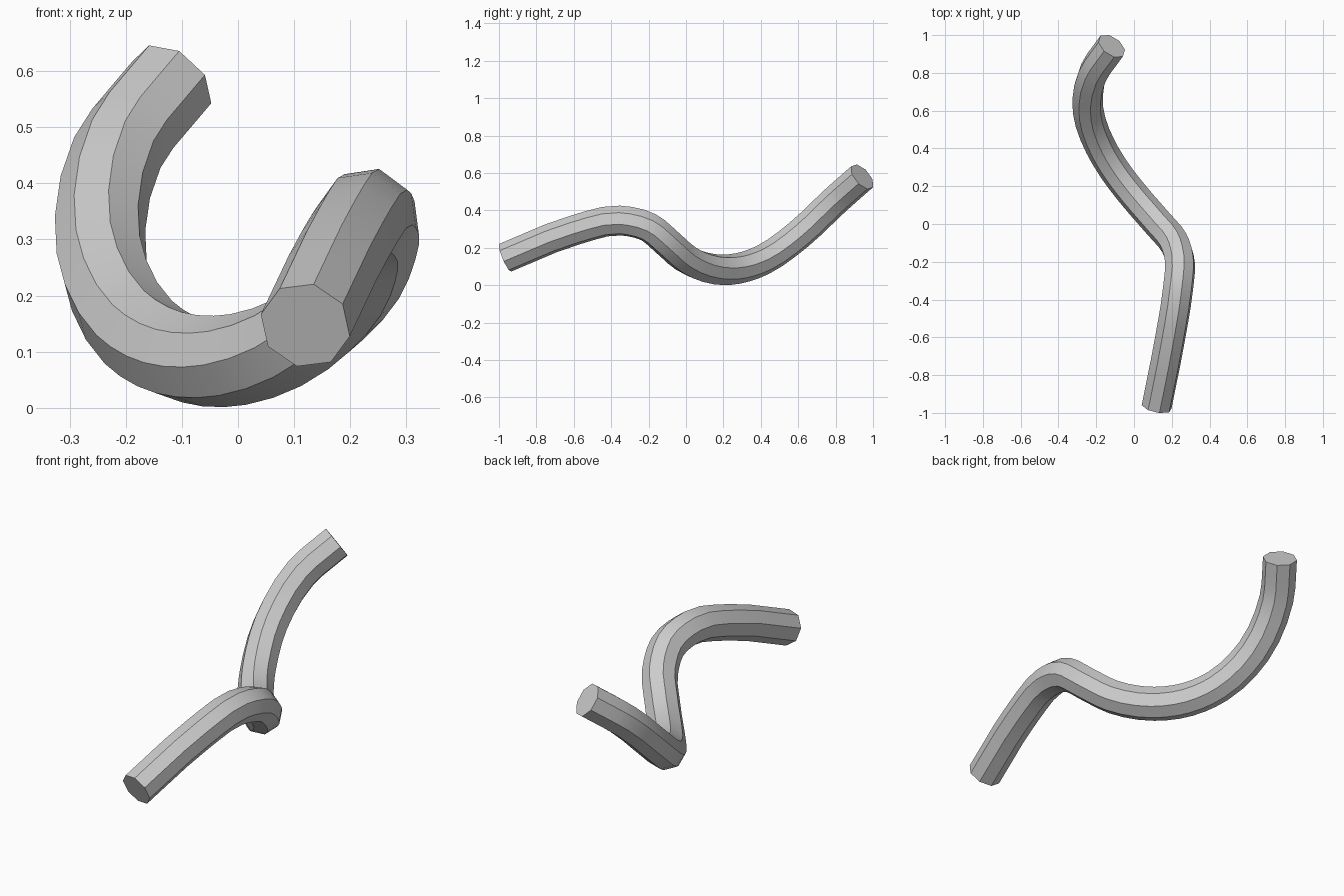
import bpy, bmesh, math
from mathutils import Vector

# Remove the default object
cube = bpy.data.objects.get("Cube")
if cube:
    bpy.data.objects.remove(cube, do_unlink=True)

RADIUS, SIDES, STEPS = 0.082, 8, 3

# Centre line of the bent rod
path = [Vector(p) for p in (
    (0.12, -0.967, 0.147), (0.192, -0.6, 0.293), (0.232, -0.35, 0.346),
    (0.243, -0.2, 0.31), (0.213, -0.1, 0.228), (0.13, 0, 0.142),
    (0.0, 0.15, 0.086), (-0.1, 0.28, 0.09), (-0.178, 0.41, 0.135),
    (-0.243, 0.6, 0.268), (-0.215, 0.8, 0.455), (-0.118, 0.942, 0.58))]


def smooth_path(points, steps):
    """Interpolate a smooth line through all the points."""
    pts = [2 * points[0] - points[1]] + points + [2 * points[-1] - points[-2]]
    out = []
    for a, b, c, d in zip(pts, pts[1:], pts[2:], pts[3:]):
        # Tangents weighted by the spacing of the points
        ab, bc, cd = (b - a).length, (c - b).length, (d - c).length
        m1 = ((b - a) / ab * bc + (c - b) / bc * ab) / (ab + bc) * bc
        m2 = ((c - b) / bc * cd + (d - c) / cd * bc) / (bc + cd) * bc
        for i in range(steps):
            t = i / steps
            s = 1 - t
            out.append(b * (1 + 2 * t) * s * s + m1 * t * s * s
                       + c * t * t * (3 - 2 * t) - m2 * t * t * s)
    return out + [points[-1]]


# Sweep an octagon along the line without twist
line = smooth_path(path, STEPS)
bm = bmesh.new()
rings = []
up = Vector((0, 0, 1))
last = len(line) - 1
for i, centre in enumerate(line):
    tangent = (line[min(i + 1, last)] - line[max(i - 1, 0)]).normalized()
    up = (up - tangent * up.dot(tangent)).normalized()
    right = tangent.cross(up)
    ring = []
    for k in range(SIDES):
        a = math.radians(30) + math.tau * k / SIDES
        ring.append(bm.verts.new(
            centre + RADIUS * (right * math.cos(a) + up * math.sin(a))))
    rings.append(ring)

for r0, r1 in zip(rings, rings[1:]):
    for k in range(SIDES):
        n = (k + 1) % SIDES
        bm.faces.new((r0[k], r0[n], r1[n], r1[k]))

# End caps
bm.faces.new(rings[0])
bm.faces.new(rings[-1])
bmesh.ops.recalc_face_normals(bm, faces=bm.faces)

mesh = bpy.data.meshes.new("bent_rod")
bm.to_mesh(mesh)
bm.free()
rod = bpy.data.objects.new("bent_rod", mesh)
bpy.context.collection.objects.link(rod)

# Plain grey material
grey = bpy.data.materials.new("grey")
grey.use_nodes = True
colour = (0.6, 0.6, 0.6, 1)
grey.diffuse_color = colour
for node in grey.node_tree.nodes:
    if node.type == "BSDF_PRINCIPLED":
        node.inputs["Base Color"].default_value = colour
mesh.materials.append(grey)

# Smooth along the length, crisp between the eight sides
bpy.ops.object.select_all(action="DESELECT")
rod.select_set(True)
bpy.context.view_layer.objects.active = rod
bpy.ops.object.shade_smooth_by_angle(angle=math.radians(30))
